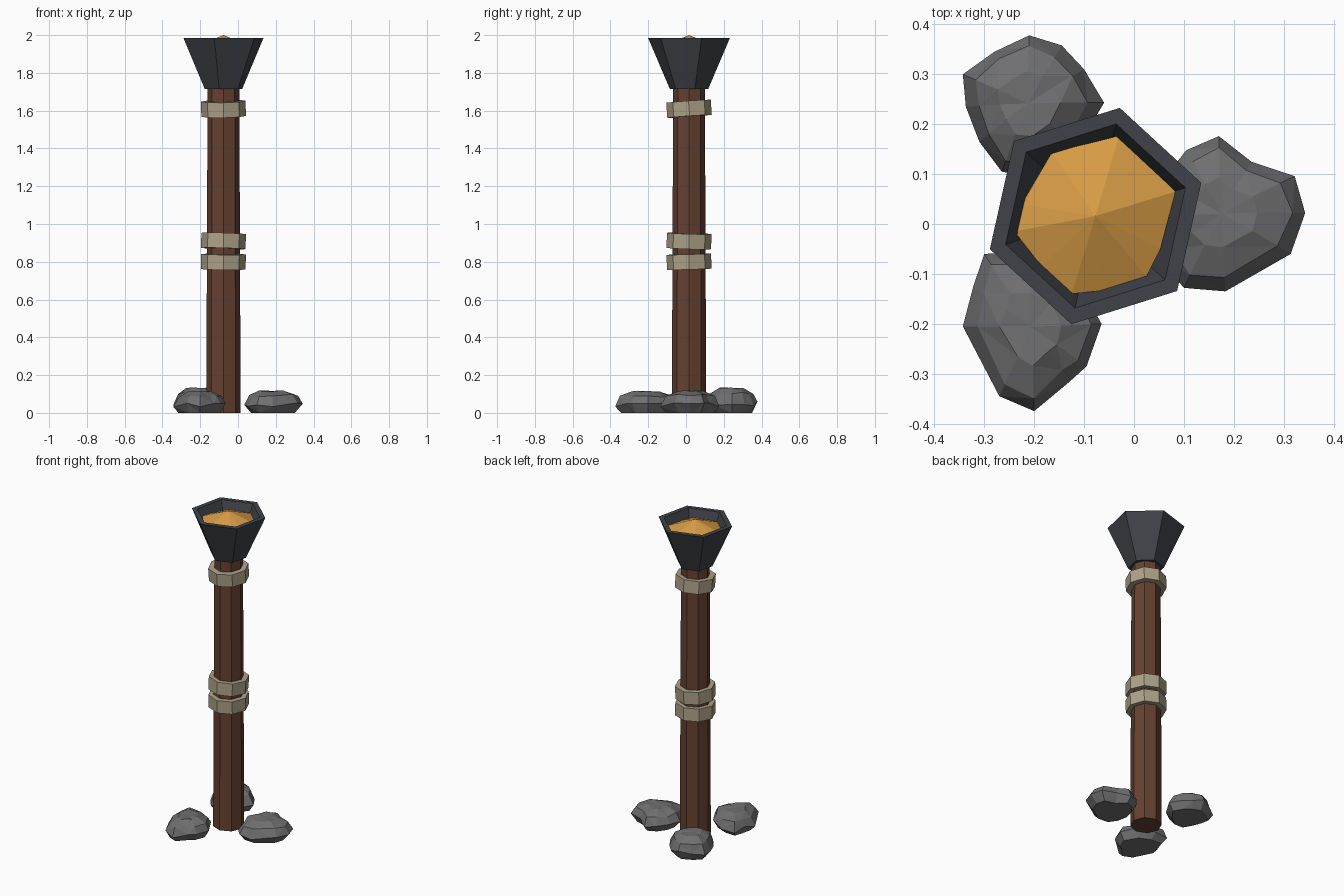
import bpy, bmesh, math, random
from mathutils import Vector, Matrix

if "Cube" in bpy.data.objects:
    bpy.data.objects.remove(bpy.data.objects["Cube"])

random.seed(4)
CX, CY = -0.077, 0.016  # axis of the post


def material(name, rgb):
    m = bpy.data.materials.new(name)
    m.diffuse_color = (*rgb, 1)
    m.use_nodes = True
    m.node_tree.nodes["Principled BSDF"].inputs["Base Color"].default_value = m.diffuse_color
    return m


WOOD = material("wood", (0.13, 0.053, 0.03))
ROPE = material("rope", (0.42, 0.36, 0.25))
IRON = material("iron", (0.05, 0.055, 0.065))
EMBER = material("ember", (0.68, 0.33, 0.06))
STONE = material("stone", (0.16, 0.16, 0.165))


def ring(n, r, z, turn=0.0):
    """Regular polygon at height z, around the origin."""
    return [Vector((r * math.cos(turn + math.tau * i / n),
                    r * math.sin(turn + math.tau * i / n), z)) for i in range(n)]


def loft(name, rings, mat, loc=(0, 0, 0), rot=(0, 0, 0), closed=False, tris=False):
    """Skin a stack of rings; cap both ends, or join last ring to first."""
    bm = bmesh.new()
    vs = [[bm.verts.new(p) for p in r] for r in rings]
    pairs = list(zip(vs, vs[1:])) + ([(vs[-1], vs[0])] if closed else [])
    for a, b in pairs:
        n = len(a)
        for i in range(n):
            j = (i + 1) % n
            bm.faces.new((a[i], a[j], b[j], b[i]))
    if not closed:
        bm.faces.new(vs[0][::-1])
        top = bm.faces.new(vs[-1])
        if tris:
            bmesh.ops.poke(bm, faces=[top])
    if tris:
        bmesh.ops.triangulate(bm, faces=bm.faces[:])
    bmesh.ops.recalc_face_normals(bm, faces=bm.faces[:])
    me = bpy.data.meshes.new(name)
    bm.to_mesh(me)
    bm.free()
    me.materials.append(mat)
    ob = bpy.data.objects.new(name, me)
    ob.location, ob.rotation_euler = loc, rot
    bpy.context.collection.objects.link(ob)
    return ob


# Octagonal post, slightly tapered
loft("post", [ring(8, 0.091, 0), ring(8, 0.084, 1.73)], WOOD, (CX, CY, 0))

# Rope bands, each a slightly tilted octagonal ring
for i, (z, tx, ty) in enumerate([(0.80, 0.03, 0.01), (0.91, -0.03, 0.03), (1.61, 0.07, -0.02)]):
    h = 0.04
    loft(f"rope_band_{i + 1}",
         [ring(8, 0.118, -h), ring(8, 0.118, h), ring(8, 0.082, h), ring(8, 0.082, -h)],
         ROPE, (CX, CY, z), (tx, ty, 0), closed=True)

# Hexagonal flared bowl with a hollow inside
turn = math.radians(17.4)
loft("bowl", [ring(6, 0.104, 1.715, turn), ring(6, 0.222, 1.985, turn),
              ring(6, 0.189, 1.985, turn), ring(6, 0.088, 1.75, turn)], IRON, (CX, CY, 0))

# Low mound of embers filling the bowl
edge = [(-0.24, -0.015), (-0.185, -0.085), (-0.125, -0.14), (-0.06, -0.133),
        (0.025, -0.105), (0.053, -0.05), (0.083, 0.065), (-0.03, 0.177),
        (-0.165, 0.143), (-0.225, 0.04)]
rim = [Vector((x, y, 1.935)) for x, y in edge]
mid = Vector((CX, CY, 0))
base = [Vector((CX + (p.x - CX) * 0.75, CY + (p.y - CY) * 0.75, 1.86)) for p in rim]
embers = loft("embers", [base, rim], EMBER, tris=True)
for v in embers.data.vertices:  # lift the middle into a shallow peak
    if (Vector((v.co.x, v.co.y, 0)) - mid).length < 0.05:
        v.co = (CX, CY, 2.0)

# Three rough stones around the foot: outline seen from above, and height
stones = [
    ([(0.343, 0.022), (0.322, 0.096), (0.235, 0.125), (0.17, 0.176), (0.105, 0.148),
      (0.055, 0.085), (0.033, 0.01), (0.05, -0.07), (0.1, -0.128), (0.183, -0.135),
      (0.314, -0.06)], 0.12),
    ([(-0.06, 0.243), (-0.1, 0.31), (-0.145, 0.358), (-0.21, 0.378), (-0.28, 0.345),
      (-0.343, 0.3), (-0.337, 0.235), (-0.31, 0.165), (-0.265, 0.105), (-0.19, 0.09),
      (-0.115, 0.15)], 0.135),
    ([(-0.065, -0.2), (-0.12, -0.1), (-0.21, -0.055), (-0.3, -0.06), (-0.322, -0.125),
      (-0.343, -0.205), (-0.27, -0.345), (-0.2, -0.375), (-0.128, -0.315),
      (-0.095, -0.285)], 0.118),
]
for i, (pts, h) in enumerate(stones):
    c = Vector((sum(p[0] for p in pts), sum(p[1] for p in pts))) / len(pts)
    layers = []
    for scale, z, wob in [(0.78, 0, 0), (1, 0.36, 0.012), (0.83, 0.75, 0.008), (0.45, 0.97, 0.004)]:
        layer = []
        for p in pts:
            q = c + (Vector(p) - c) * scale * (1 if scale == 1 else random.uniform(0.94, 1.04))
            layer.append(Vector((q.x, q.y, z * h + random.uniform(-wob, wob))))
        layers.append(layer)
    loft(f"stone_{i + 1}", layers, STONE, tris=True)
